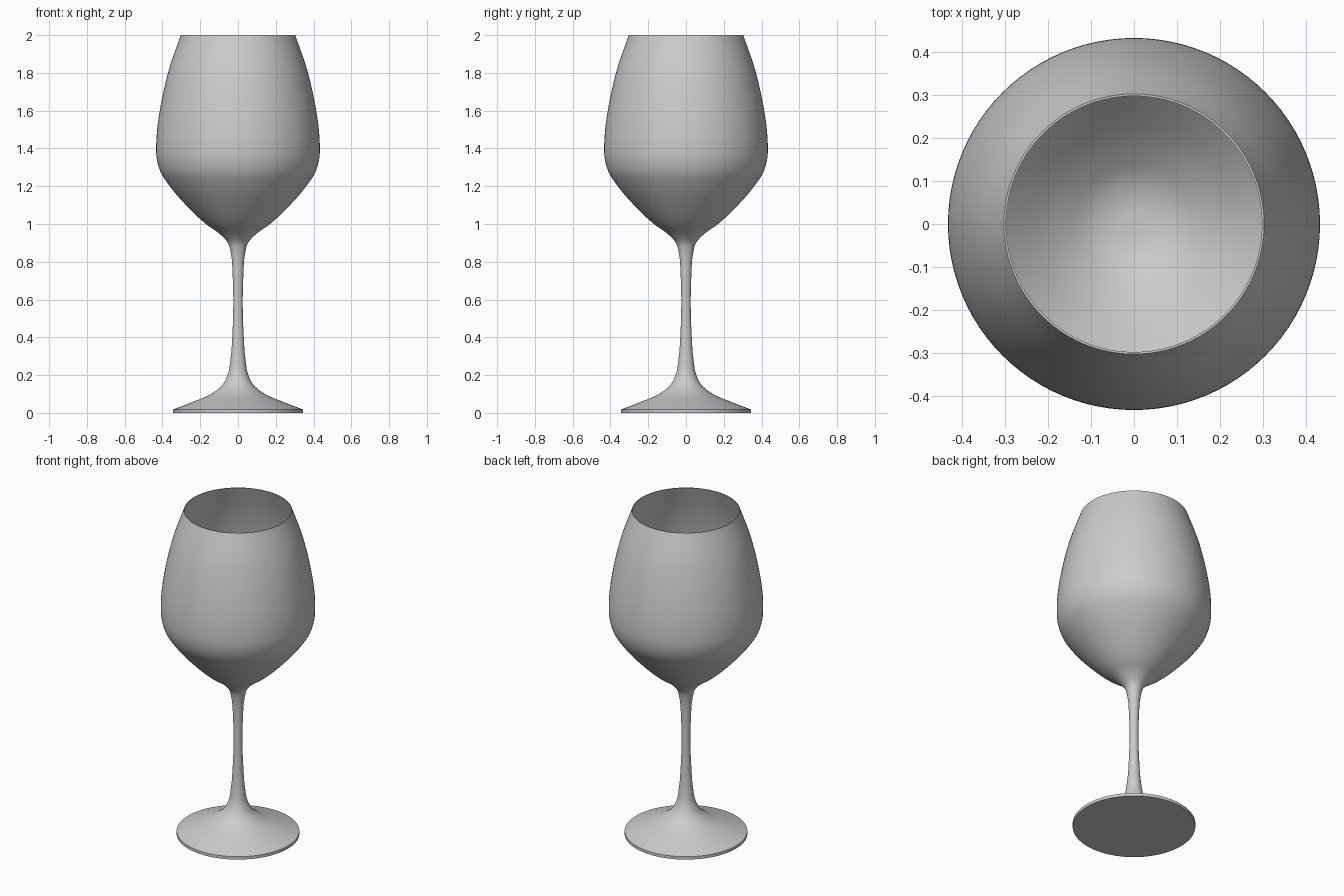
import bpy, bmesh, math
from mathutils import Vector

if "Cube" in bpy.data.objects:
    bpy.data.objects.remove(bpy.data.objects["Cube"])

SEGMENTS = 96


def smooth_profile(points, steps=5):
    """Catmull-Rom curve through (radius, height) points."""
    p = [Vector(q) for q in points]
    p = [2 * p[0] - p[1]] + p + [2 * p[-1] - p[-2]]
    out = []
    for a, b, c, d in zip(p, p[1:], p[2:], p[3:]):
        # centripetal-style tangents keep uneven spacing free of overshoot
        l0, l1, l2 = (b - a).length, (c - b).length, (d - c).length
        m1 = ((b - a) / l0 * l1 + (c - b) / l1 * l0) / (l0 + l1) * l1
        m2 = ((c - b) / l1 * l2 + (d - c) / l2 * l1) / (l1 + l2) * l1
        for i in range(steps):
            t = i / steps
            out.append((2*t**3 - 3*t**2 + 1) * b + (t**3 - 2*t**2 + t) * m1
                       + (3*t**2 - 2*t**3) * c + (t**3 - t**2) * m2)
    return out + [p[-2]]


def lathe(name, profile):
    bm = bmesh.new()
    verts = [bm.verts.new((max(r, 0), 0, z)) for r, z in profile]
    edges = [bm.edges.new(e) for e in zip(verts, verts[1:])]
    bmesh.ops.spin(bm, geom=verts + edges, cent=(0, 0, 0), axis=(0, 0, 1),
                   angle=math.tau, steps=SEGMENTS)
    bmesh.ops.remove_doubles(bm, verts=bm.verts, dist=1e-5)
    bmesh.ops.recalc_face_normals(bm, faces=bm.faces)
    mesh = bpy.data.meshes.new(name)
    bm.to_mesh(mesh)
    bm.free()
    obj = bpy.data.objects.new(name, mesh)
    bpy.context.collection.objects.link(obj)
    bpy.context.view_layer.objects.active = obj
    obj.select_set(True)
    bpy.ops.object.shade_smooth_by_angle(angle=math.radians(35))
    return obj


# Flat underside and thin edge of the foot
underside = [Vector((0, 0)), Vector((0.344, 0))]

# Outside: foot, stem and bowl up to the rim
outside = smooth_profile([
    (0.344, 0.018), (0.24, 0.058), (0.14, 0.102), (0.085, 0.145), (0.055, 0.2),
    (0.039, 0.29), (0.029, 0.43), (0.025, 0.58), (0.028, 0.72), (0.037, 0.84),
    (0.053, 0.9), (0.085, 0.937), (0.17, 1.0), (0.28, 1.105), (0.365, 1.205),
    (0.41, 1.275), (0.43, 1.345), (0.433, 1.42), (0.427, 1.51), (0.405, 1.65),
    (0.365, 1.82), (0.303, 2.0)])

# Inside: thin bowl wall down to a rounded bottom
inside = smooth_profile([
    (0.298, 2.0), (0.359, 1.82), (0.399, 1.65), (0.421, 1.51), (0.427, 1.42),
    (0.423, 1.345), (0.403, 1.28), (0.357, 1.21), (0.27, 1.11), (0.165, 1.011),
    (0.1, 0.968), (0.05, 0.953), (0, 0.95)])

lathe("wine_glass", underside + outside + inside)
